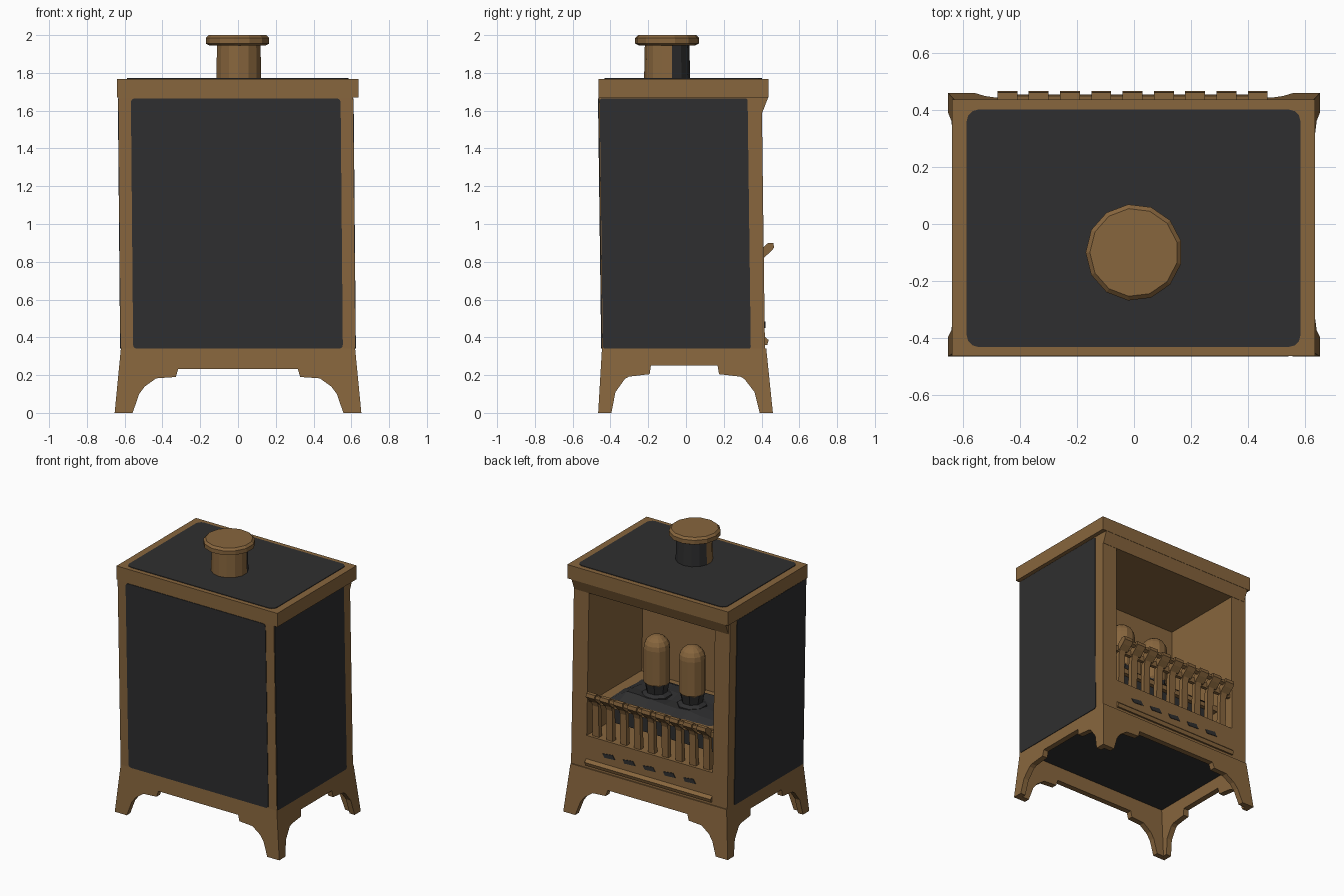
import bpy, bmesh, math, random

if "Cube" in bpy.data.objects:
    bpy.data.objects.remove(bpy.data.objects["Cube"])

random.seed(4)


def material(name, rgb):
    m = bpy.data.materials.new(name)
    m.diffuse_color = (*rgb, 1)
    m.use_nodes = True
    m.node_tree.nodes["Principled BSDF"].inputs["Base Color"].default_value = m.diffuse_color
    return m


BRONZE = material("bronze brown", (0.245, 0.132, 0.047))
DARK = material("soot black", (0.028, 0.028, 0.029))


def finish(name, bm, mats, warp=None):
    """Turn a bmesh into a named object, optionally warping its vertices."""
    bmesh.ops.recalc_face_normals(bm, faces=bm.faces)
    if warp:
        for v in bm.verts:
            v.co = warp(*v.co)
    me = bpy.data.meshes.new(name)
    bm.to_mesh(me)
    bm.free()
    for m in mats:
        me.materials.append(m)
    ob = bpy.data.objects.new(name, me)
    bpy.context.collection.objects.link(ob)
    return ob


def prism(bm, outline, place, d0, d1):
    """Extrude a 2D outline between depths d0 and d1; place maps (u, v, d) to xyz."""
    a = [bm.verts.new(place(u, v, d0)) for u, v in outline]
    b = [bm.verts.new(place(u, v, d1)) for u, v in outline]
    bm.faces.new(a)
    bm.faces.new(b)
    n = len(a)
    for i in range(n):
        j = (i + 1) % n
        bm.faces.new((a[i], a[j], b[j], b[i]))


def rect(u0, u1, v0, v1):
    return [(u0, v0), (u1, v0), (u1, v1), (u0, v1)]


def rounded(u0, u1, v0, v1, r):
    pts = []
    for cu, cv, a0 in ((u1 - r, v1 - r, 0), (u0 + r, v1 - r, 90),
                       (u0 + r, v0 + r, 180), (u1 - r, v0 + r, 270)):
        for k in range(4):
            a = math.radians(a0 + 30 * k)
            pts.append((cu + r * math.cos(a), cv + r * math.sin(a)))
    return pts


def part(name, outline, place, d0, d1, mat, warp=None):
    bm = bmesh.new()
    prism(bm, outline, place, d0, d1)
    return finish(name, bm, [mat], warp)


def lathe(name, profile, sides, cx, cy, mat):
    """Revolve (radius, z) pairs about a vertical axis, closing both ends."""
    bm = bmesh.new()
    rings = [[bm.verts.new((cx + r * math.cos(2 * math.pi * (i + .5) / sides),
                            cy + r * math.sin(2 * math.pi * (i + .5) / sides), z))
              for i in range(sides)] for r, z in profile]
    for lo, hi in zip(rings, rings[1:]):
        for i in range(sides):
            j = (i + 1) % sides
            bm.faces.new((lo[i], lo[j], hi[j], hi[i]))
    bm.faces.new(rings[0])
    bm.faces.new(rings[-1])
    return finish(name, bm, [mat])


def XZ(u, v, d): return (u, d, v)
def YZ(u, v, d): return (d, u, v)
def XY(u, v, d): return (u, v, d)


def lean(x, y, z):
    """The cabinet leans very slightly to the left and forward."""
    t = (z - .34) / 1.33
    return (x - .012 * t, y - .017 * t, z)


def flare(x, y, z):
    """Feet splay outwards towards the ground."""
    t = max(0, 1 - z / .34)
    sx = max(-1, min(1, x / .5))
    sy = max(-1, min(1, y / .35))
    return (x + .033 * t * sx, y + (.035 if y > 0 else .02) * t * sy, z)


# cabinet: outer shell with a firebox recess opening at the back
bm = bmesh.new()
def loop(x, y, z0, z1):
    return [bm.verts.new(p) for p in ((-x, y, z0), (x, y, z0), (x, y, z1), (-x, y, z1))]
loops = [loop(.62, -.445, .34, 1.67), loop(.62, .418, .34, 1.67),
         loop(.5, .418, .57, 1.59), loop(.5, -.2, .57, 1.59)]
for a, b in zip(loops, loops[1:]):
    for i in range(4):
        j = (i + 1) % 4
        bm.faces.new((a[i], a[j], b[j], b[i]))
bm.faces.new(loops[0])
bm.faces.new(loops[-1])
finish("cabinet", bm, [BRONZE], lean)

# dark panels on front, sides and underside
part("front_panel", rounded(-.555, .555, .34, 1.665, .02), XZ, -.444, -.449, DARK, lean)
for side, s in (("left", -1), ("right", 1)):
    part(side + "_panel", rounded(-.44, .343, .34, 1.665, .012), YZ, s * .619, s * .624, DARK, lean)
part("underside_panel", rect(-.6, .6, -.42, .4), XY, .332, .339, DARK)

# lid with dark top and a sloping lip above the opening
part("lid", rect(-.64, .637, -.464, .437), XY, 1.67, 1.768, BRONZE)
part("lid_panel", rounded(-.588, .585, -.432, .402, .04), XY, 1.766, 1.772, DARK)
part("upper_lip", [(.38, 1.67), (.435, 1.67), (.404, 1.59), (.38, 1.59)], YZ, -.62, .605, BRONZE)

# flue pipe, dark towards the back, and its cap
pipe = lathe("flue_pipe", [(.122, 1.76), (.118, 1.955)], 14, .004, -.1, BRONZE)
pipe.data.materials.append(DARK)
for f in pipe.data.polygons:
    if f.normal.y > .2:
        f.material_index = 1
lathe("flue_cap", [(.15, 1.945), (.17, 1.955), (.17, 1.985), (.155, 2.0)], 13, 0, -.1, BRONZE)

# skirts with arched cut-outs that form the four feet
def arch(half):
    left = [(-u, v) for u, v in half]
    return left + [(u, v) for u, v in reversed(half)]

front_arch = arch([(.62, .34), (.62, 0), (.525, 0), (.50, .1), (.475, .14),
                   (.42, .183), (.32, .19), (.31, .232)])
side_arch = arch([(.435, .34), (.435, 0), (.365, 0), (.35, .11), (.305, .18),
                  (.285, .192), (.178, .205), (.173, .252)])
part("front_skirt", front_arch, XZ, -.445, -.405, BRONZE, flare)
part("back_skirt", front_arch, XZ, .385, .425, BRONZE, flare)
side_arch = [(max(-.445, u - .01), v) for u, v in side_arch]
for side, s in (("left", -1), ("right", 1)):
    part(side + "_skirt", side_arch, YZ, s * .62, s * .58, BRONZE, flare)

# ash ledge and ash slots below the grate
part("ash_ledge", [(.40, .36), (.43, .36), (.438, .385), (.41, .41), (.40, .41)],
     YZ, -.5, .5, BRONZE)
bm = bmesh.new()
for i in range(5):
    x = -.32 + .16 * i
    prism(bm, [(x - .05, .455), (x + .035, .45), (x + .05, .475), (x - .03, .485)],
          XZ, .412, .42)
finish("ash_slots", bm, [DARK])

# grate: hooked bars joined by rails
bm = bmesh.new()
for i in range(9):
    x = -.44 + .11 * i
    prism(bm, [(.36, .56), (.395, .56), (.40, .79), (.41, .82), (.40, .84), (.37, .80)],
          YZ, x - .025, x + .025)
    prism(bm, [(.385, .82), (.41, .82), (.445, .85), (.467, .875), (.462, .90),
               (.435, .90), (.39, .86)], YZ, x - .04, x + .03)
prism(bm, [(.375, .81), (.40, .81), (.40, .85), (.375, .85)], YZ, -.5, .5)
prism(bm, [(.43, .86), (.455, .87), (.45, .892), (.43, .89)], YZ, -.45, .45)
finish("grate", bm, [BRONZE])

# fire bed: shelf, dark front and rough coals
part("fire_shelf", rect(-.5, .5, -.2, .27), XY, .76, .80, BRONZE)
part("fire_bed_front", rect(-.42, .42, .62, .77), XZ, .12, .24, DARK)
bm = bmesh.new()
bmesh.ops.create_grid(bm, x_segments=9, y_segments=5, size=.5)
for v in bm.verts:
    edge = max(abs(v.co.x), abs(v.co.y)) > .49
    v.co.z = .79 if edge else .815 + random.uniform(0, .03)
    v.co.x = v.co.x * .9 + random.uniform(-.015, .015)
    v.co.y = .05 + v.co.y * .46
finish("coals", bm, [DARK])

# two glass lamps with dark sockets standing in the coals
for side, x in (("left", -.105), ("right", .175)):
    lathe(side + "_lamp_socket", [(.1, .80), (.1, .835), (.07, .85), (.078, .89), (.085, .92)],
          8, x, .08, DARK)
    dome = [(.088 * math.cos(a), 1.165 + .088 * math.sin(a))
            for a in (0, .35, .7, 1.05, 1.35, 1.52)]
    lathe(side + "_lamp", [(.07, .90), (.088, .925)] + dome, 12, x, .08, BRONZE)
